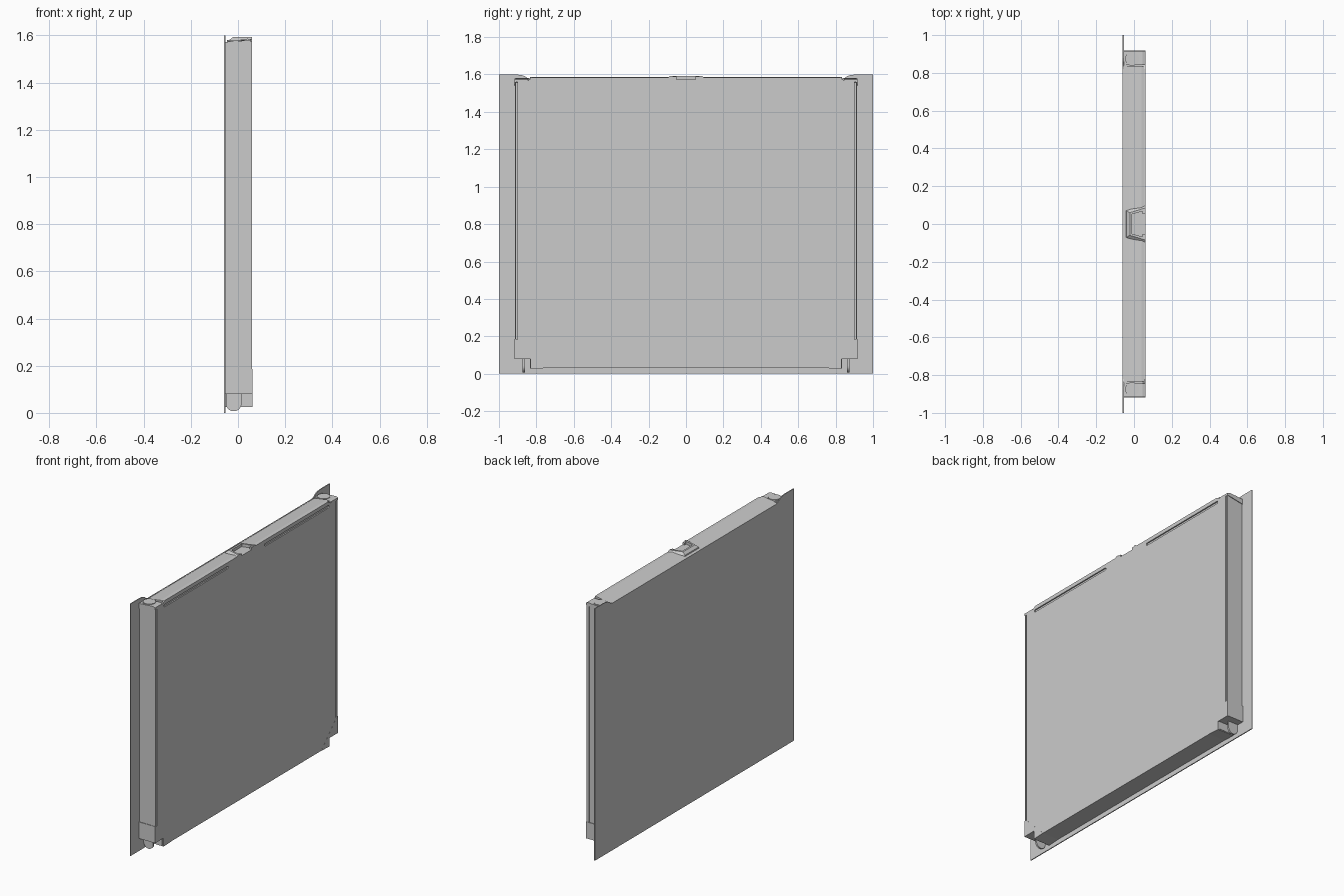
import bpy, bmesh, math
from mathutils import Vector

if "Cube" in bpy.data.objects:
    bpy.data.objects.remove(bpy.data.objects["Cube"])


def add(name, bm):
    bmesh.ops.recalc_face_normals(bm, faces=bm.faces)
    me = bpy.data.meshes.new(name)
    bm.to_mesh(me)
    bm.free()
    ob = bpy.data.objects.new(name, me)
    bpy.context.collection.objects.link(ob)
    return ob


def prism(name, pts, axis, a, b):
    """Extrude a 2D profile along an axis: X uses (y,z), Y uses (x,z), Z uses (x,y)."""
    place = {'X': lambda p, t: (t, p[0], p[1]),
             'Y': lambda p, t: (p[0], t, p[1]),
             'Z': lambda p, t: (p[0], p[1], t)}[axis]
    bm = bmesh.new()
    lo = [bm.verts.new(place(p, a)) for p in pts]
    hi = [bm.verts.new(place(p, b)) for p in pts]
    bm.faces.new(lo)
    bm.faces.new(hi)
    n = len(pts)
    for i in range(n):
        j = (i + 1) % n
        bm.faces.new((lo[i], lo[j], hi[j], hi[i]))
    return add(name, bm)


def box(name, x, y, z):
    return prism(name, [(x[0], y[0]), (x[1], y[0]), (x[1], y[1]), (x[0], y[1])], 'Z', *z)


def mirrored(half):
    """Complete an outline given for positive y (first coordinate)."""
    return half + [(-u, v) for u, v in reversed(half)]


def arc(cx, cy, r, a0, a1, n=10):
    return [(cx + r * math.cos(math.radians(a0 + (a1 - a0) * i / n)),
             cy + r * math.sin(math.radians(a0 + (a1 - a0) * i / n))) for i in range(n + 1)]


def cut(ob, cutters):
    for c in cutters:
        m = ob.modifiers.new("cut", 'BOOLEAN')
        m.operation = 'DIFFERENCE'
        m.solver = 'EXACT'
        m.object = c
        c.hide_render = True
        c.hide_set(True)


# outer skin with raised, softly curved ears at the top corners
ear = [(1, 0), (1, 1.6), (0.91, 1.6), (0.88, 1.597), (0.86, 1.59), (0.84, 1.575), (0.82, 1.569)]
prism("outer_skin", mirrored(ear), 'X', -0.06, -0.054)

# hollow-looking body: sloped top profile run along the width
core = prism("door_core", [(-0.055, 0.03), (0.052, 0.03), (0.052, 1.584), (0.04, 1.586),
                           (-0.03, 1.575), (-0.055, 1.567)], 'Y', -0.835, 0.835)

# inner sheet with cut lower corners
sheet = prism("inner_sheet", mirrored([(0.75, 0.03), (0.9, 0.178), (0.9, 1.562), (0.845, 1.568),
                                       (0.82, 1.584)]), 'X', 0.045, 0.06)

# two long round-ended slots and the latch pocket
slots = []
for s in (-1, 1):
    ends = sorted((s * 0.19, s * 0.82))
    pts = arc(ends[1], 1.552, 0.008, -90, 90) + arc(ends[0], 1.552, 0.008, 90, 270)
    slots.append(prism("slot_cutter", pts, 'X', 0.05, 0.08))
pocket = prism("pocket_cutter", [(0.08, -0.077), (-0.01, -0.052), (-0.01, 0.052), (0.08, 0.077)],
               'Z', 1.574, 1.65)

# latch surround: flared frame around the pocket
bm = bmesh.new()
rings = []
for x0, y0, y1, z in ((-0.045, 0.072, 0.115, 1.56), (-0.04, 0.07, 0.105, 1.578),
                      (-0.022, 0.06, 0.085, 1.592)):
    rings.append([bm.verts.new((x, y, z)) for x, y in
                  ((0.06, -y1), (x0, -y0), (x0, y0), (0.06, y1))])
bm.faces.new(rings[0])
bm.faces.new(rings[-1])
for r, q in zip(rings, rings[1:]):
    for i in range(4):
        j = (i + 1) % 4
        bm.faces.new((r[i], r[j], q[j], q[i]))
surround = add("latch_surround", bm)

cut(core, [pocket])
cut(sheet, slots + [pocket])
cut(surround, [pocket])

for s, side in ((-1, "left"), (1, "right")):
    def ys(a, b):
        return tuple(sorted((s * a, s * b)))

    # small catch at the mouth of the latch pocket
    box("latch_catch_" + side, (0.046, 0.06), ys(0.052, 0.075), (1.57, 1.588))
    # side channel and its folded lip beside the groove
    box("side_channel_" + side, (-0.055, 0.05), ys(0.83, 0.913), (0.08, 1.565))
    box("side_lip_" + side, (0.04, 0.06), ys(0.908, 0.914), (0.15, 1.56))
    # top end cap with its round plug
    prism("end_cap_" + side, [(-0.055, 1.54), (0.06, 1.56), (0.06, 1.574), (0.045, 1.579),
                              (-0.055, 1.572)], 'Y', *ys(0.845, 0.917))
    prism("cap_plug_" + side, arc(-0.01, s * 0.875, 0.037, 0, 351, 39), 'Z', 1.56, 1.581)
    # stepped lower corner bracket with a chamfered inner edge
    prism("corner_bracket_" + side,
          [(s * y, z) for y, z in ((0.918, 0.08), (0.918, 0.185), (0.9, 0.182), (0.75, 0.03),
                                   (0.832, 0.026), (0.832, 0.08))], 'X', -0.054, 0.0605)
    # rounded hinge tab under the bracket
    prism("hinge_tab_" + side, [(0.015, 0.09)] + arc(-0.018, 0.04, 0.033, 0, -180, 16)
          + [(-0.051, 0.09)], 'Y', *ys(0.862, 0.873))
